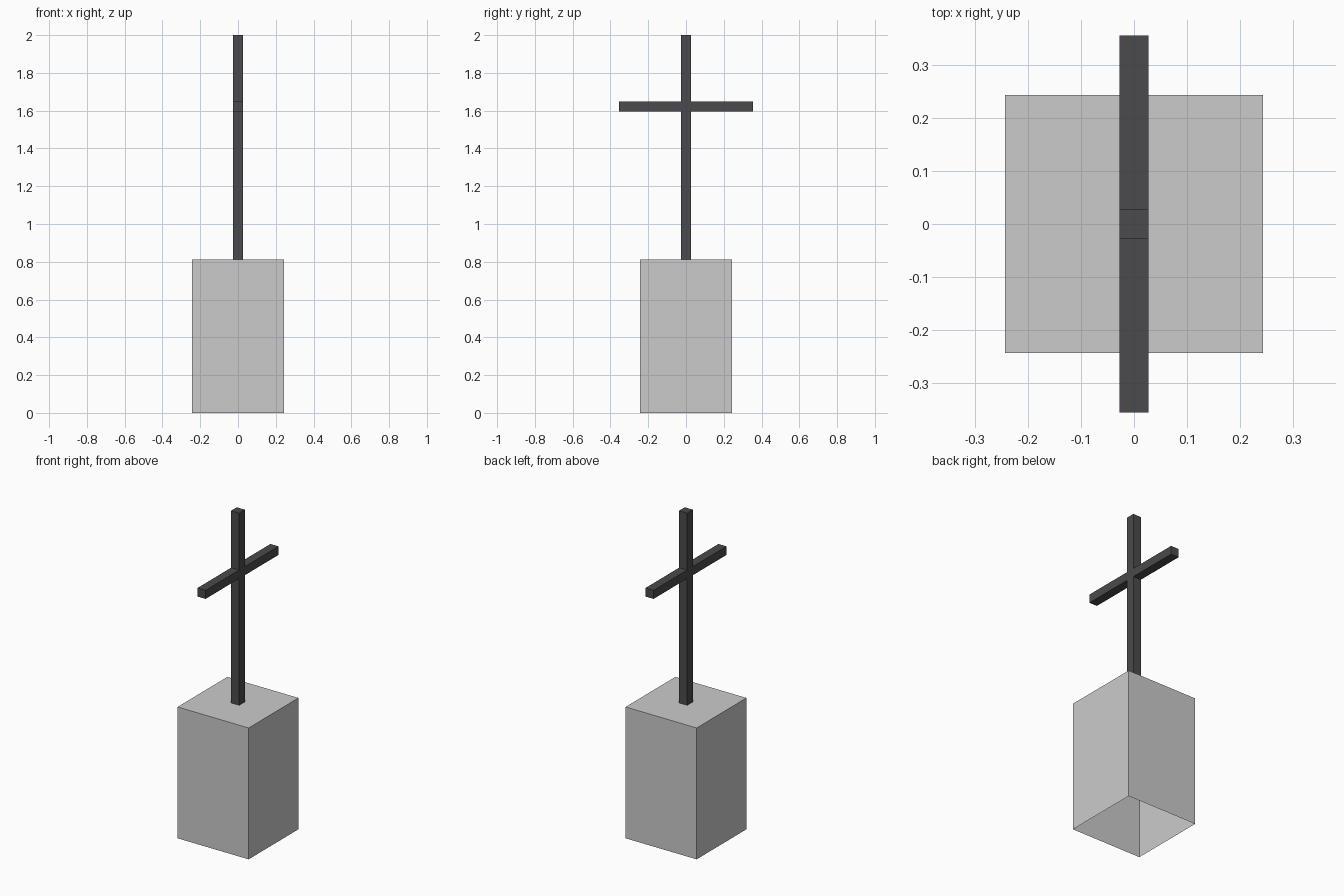
import bpy, bmesh
from mathutils import Vector

if "Cube" in bpy.data.objects:
    bpy.data.objects.remove(bpy.data.objects["Cube"])

BASE_HALF, BASE_TOP = 0.243, 0.812
BAR_HALF, ARM_HALF = 0.0275, 0.356
ARM_LOW, ARM_HIGH, TOP = 1.595, 1.648, 2.0


def extruded(name, outline, direction, drop_face):
    """Extrude a closed outline into a solid, leaving out one hidden or open face."""
    bm = bmesh.new()
    face = bm.faces.new([bm.verts.new(p) for p in outline])
    ext = bmesh.ops.extrude_face_region(bm, geom=[face], use_keep_orig=True)
    moved = [v for v in ext["geom"] if isinstance(v, bmesh.types.BMVert)]
    bmesh.ops.translate(bm, verts=moved, vec=direction)
    bmesh.ops.recalc_face_normals(bm, faces=bm.faces)
    open_faces = [f for f in bm.faces if drop_face(f)]
    bmesh.ops.delete(bm, geom=open_faces, context="FACES_ONLY")
    mesh = bpy.data.meshes.new(name)
    bm.to_mesh(mesh)
    bm.free()
    obj = bpy.data.objects.new(name, mesh)
    bpy.context.collection.objects.link(obj)
    return obj


# Pedestal: thin box, open underneath
b = BASE_HALF
extruded("pedestal", [(-b, -b, 0), (b, -b, 0), (b, b, 0), (-b, b, 0)],
         Vector((0, 0, BASE_TOP)),
         lambda f: f.calc_center_median().z < 0.001)

# Cross: one mirrored outline, extruded through its thickness
right = [(BAR_HALF, BASE_TOP), (BAR_HALF, ARM_LOW), (ARM_HALF, ARM_LOW),
         (ARM_HALF, ARM_HIGH), (BAR_HALF, ARM_HIGH), (BAR_HALF, TOP)]
profile = right + [(-y, z) for y, z in reversed(right)]
cross = extruded("cross", [(-BAR_HALF, y, z) for y, z in profile],
                 Vector((2 * BAR_HALF, 0, 0)),
                 lambda f: f.calc_center_median().z < BASE_TOP + 0.001)

# Dark finish on the cross
dark = bpy.data.materials.new("dark_metal")
dark.diffuse_color = (0.07, 0.07, 0.075, 1)
dark.use_nodes = True
dark.node_tree.nodes["Principled BSDF"].inputs["Base Color"].default_value = dark.diffuse_color
cross.data.materials.append(dark)
